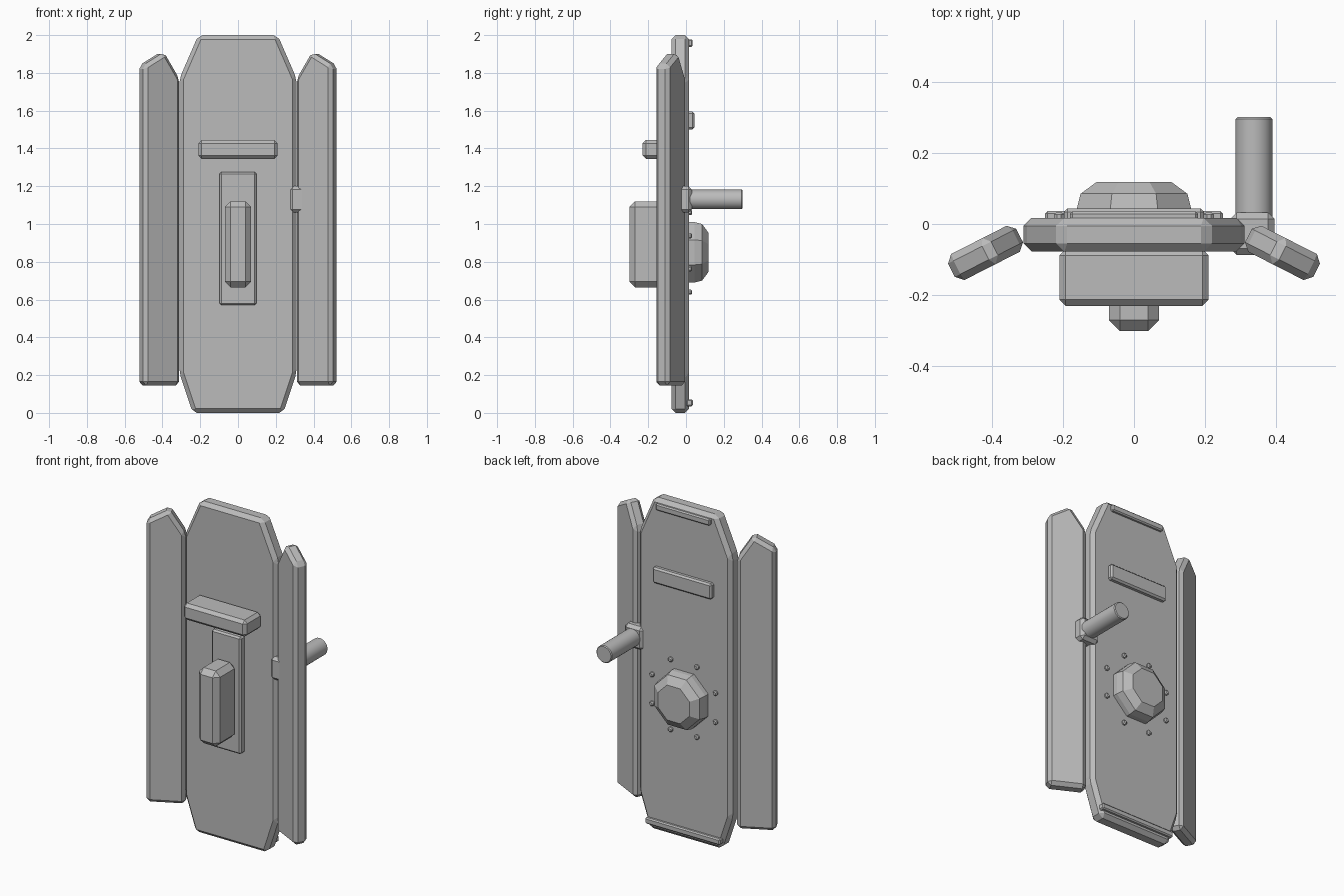
import bpy, bmesh, math
from mathutils import Vector

if "Cube" in bpy.data.objects:
    bpy.data.objects.remove(bpy.data.objects["Cube"])

grey = bpy.data.materials.new("steel_grey")
grey.diffuse_color = (0.5, 0.5, 0.5, 1)
grey.use_nodes = True
grey.node_tree.nodes["Principled BSDF"].inputs["Base Color"].default_value = grey.diffuse_color


def finish(name, bm, bevel=0.0):
    """Bevel all edges, fix normals and make an object."""
    if bevel:
        bmesh.ops.bevel(bm, geom=bm.edges[:], offset=bevel, segments=1,
                        profile=0.5, affect='EDGES')
    bmesh.ops.recalc_face_normals(bm, faces=bm.faces[:])
    me = bpy.data.meshes.new(name)
    bm.to_mesh(me)
    bm.free()
    ob = bpy.data.objects.new(name, me)
    me.materials.append(grey)
    bpy.context.collection.objects.link(ob)
    return ob


def loft(name, rings, bevel=0.0):
    """Closed solid through rings of equal point count."""
    bm = bmesh.new()
    vs = [[bm.verts.new(p) for p in r] for r in rings]
    n = len(vs[0])
    for a, b in zip(vs, vs[1:]):
        for i in range(n):
            j = (i + 1) % n
            bm.faces.new((a[i], a[j], b[j], b[i]))
    bm.faces.new(vs[0])
    bm.faces.new(vs[-1])
    return finish(name, bm, bevel)


def box(name, x, y, z, bevel):
    ring = lambda v: [(x[0], v, z[0]), (x[1], v, z[0]), (x[1], v, z[1]), (x[0], v, z[1])]
    return loft(name, [ring(y[0]), ring(y[1])], bevel)


def lathe(name, cx, cz, profile, sides):
    """Solid of revolution along y, profile of (radius, y), flats facing x and z."""
    rings = []
    for r, y in profile:
        rings.append([(cx + r * math.cos((i + .5) * math.tau / sides), y,
                       cz + r * math.sin((i + .5) * math.tau / sides)) for i in range(sides)])
    return loft(name, rings)


# centre plate
half = [(0.24, 0), (0.31, 0.21), (0.31, 1.77), (0.21, 2.0)]
outline = half + [(-x, z) for x, z in reversed(half)]
loft("centre_plate", [[(x, y, z) for x, z in outline] for y in (-0.077, 0.017)], 0.022)

# angled side wings, mirrored
ang = math.radians(27)
u = Vector((math.cos(ang), -math.sin(ang)))
n = Vector((math.sin(ang), math.cos(ang)))
outer = Vector((0.513, -0.13))
wing = [(0, 0.145), (0, 1.84), (0.125, 1.91), (0.215, 1.77), (0.215, 0.145)]
for side, label in ((1, "right"), (-1, "left")):
    rings = []
    for t in (-0.041, 0.041):
        pts = [(outer - u * s + n * t, z) for s, z in wing]
        rings.append([(side * p.x, p.y, z) for p, z in pts])
    loft(label + "_wing", rings, 0.02)

# front fittings
box("front_bar", (-0.21, 0.21), (-0.23, -0.07), (1.345, 1.445), 0.018)
box("front_backing", (-0.098, 0.098), (-0.115, -0.06), (0.57, 1.275), 0.01)
box("front_block", (-0.07, 0.07), (-0.30, -0.105), (0.665, 1.12), 0.03)

# side clamp and rod
box("rod_clamp", (0.27, 0.395), (-0.087, 0.032), (1.06, 1.2), 0.018)
rod = lathe("rod", 0.337, 1.13, [(0.052, 0.0), (0.052, 0.295), (0.047, 0.30)], 32)
bpy.context.view_layer.objects.active = rod
rod.select_set(True)
bpy.ops.object.shade_smooth_by_angle(angle=math.radians(30))
rod.select_set(False)

# rear strips
box("rear_top_strip", (-0.18, 0.18), (0.0, 0.035), (1.938, 1.978), 0.007)
box("rear_middle_plate", (-0.197, 0.197), (0.0, 0.044), (1.5, 1.595), 0.01)
box("rear_bottom_strip", (-0.25, 0.25), (0.0, 0.036), (0.035, 0.072), 0.007)

# eight-sided rear dome with a ring of bolts
k = 1 / math.cos(math.pi / 8)
lathe("rear_dome", 0, 0.85,
      [(0.16 * k, 0.0), (0.16 * k, 0.045), (0.15 * k, 0.085), (0.105 * k, 0.118)], 8)
for i in range(8):
    a = (i + 0.5) * math.tau / 8
    lathe("dome_bolt", 0.228 * math.cos(a), 0.85 + 0.228 * math.sin(a),
          [(0.015, 0.0), (0.015, 0.026), (0.009, 0.032)], 8)
